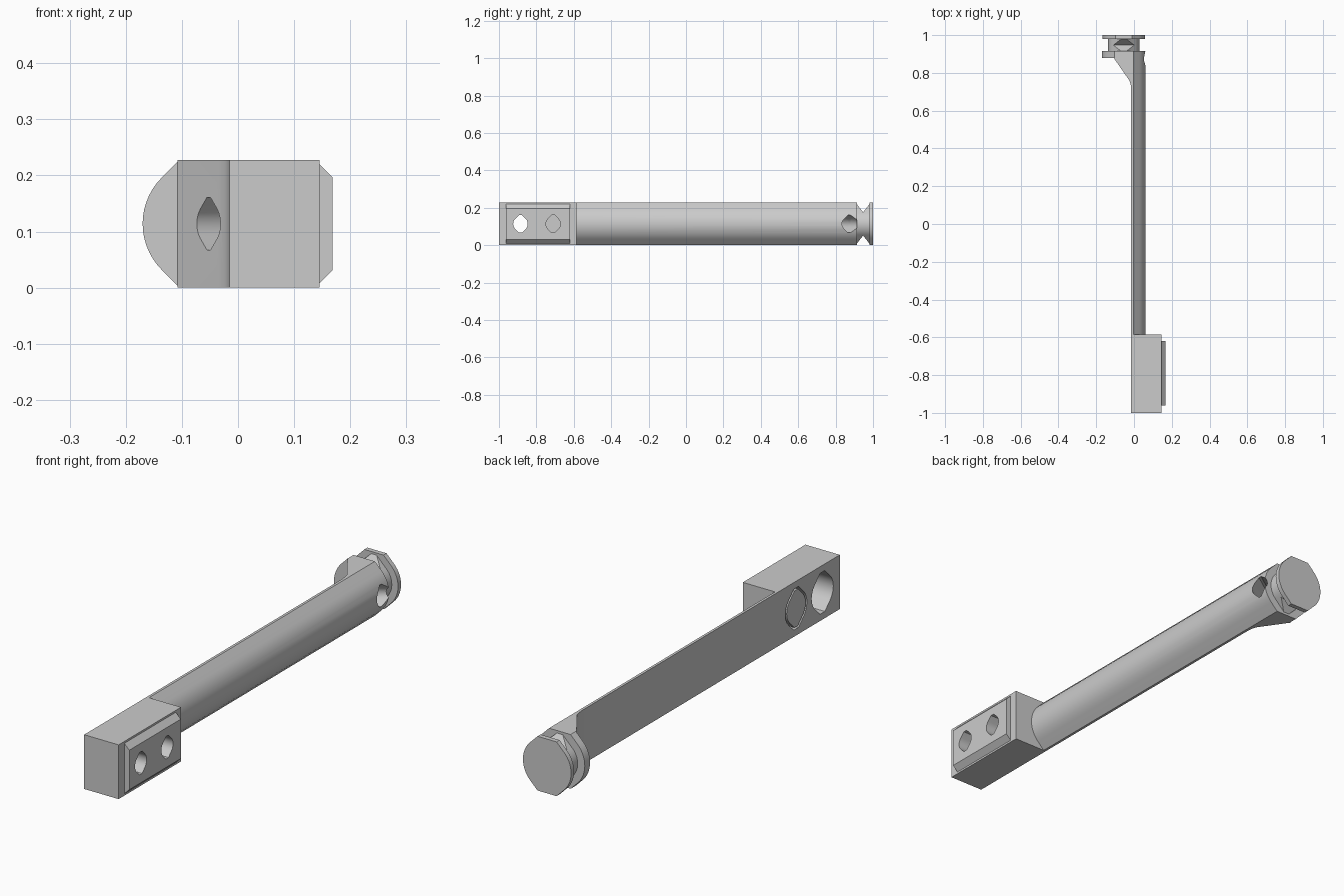
import bpy, bmesh, math
from mathutils import Matrix

if "Cube" in bpy.data.objects:
    bpy.data.objects.remove(bpy.data.objects["Cube"])

H = 0.228           # overall height
MID = H / 2
AX = -0.054         # x of the round head's axis

grey = bpy.data.materials.new("grey plastic")
grey.diffuse_color = (0.6, 0.6, 0.6, 1)
grey.use_nodes = True
grey.node_tree.nodes["Principled BSDF"].inputs["Base Color"].default_value = grey.diffuse_color


def drop(cu, cv, r, half, steps=14):
    """Circle with 45 degree tangents above and below, cut flat at +-half."""
    flat = max(r * math.sqrt(2) - half, 0.0005)
    right = [(flat, -half)]
    for i in range(steps + 1):
        a = math.radians(-45 + 90 * i / steps)
        right.append((r * math.cos(a), r * math.sin(a)))
    right.append((flat, half))
    pts = right + [(-u, -v) for u, v in right]
    return [(cu + u, cv + v) for u, v in pts]


def prism(name, pts, axis, a, b):
    """Extrude a 2D outline along an axis from a to b."""
    place = {"x": lambda u, v, w: (w, u, v),
             "y": lambda u, v, w: (u, w, v),
             "z": lambda u, v, w: (u, v, w)}[axis]
    bm = bmesh.new()
    lo = [bm.verts.new(place(u, v, a)) for u, v in pts]
    hi = [bm.verts.new(place(u, v, b)) for u, v in pts]
    bm.faces.new(lo)
    bm.faces.new(hi)
    n = len(pts)
    for i in range(n):
        j = (i + 1) % n
        bm.faces.new((lo[i], lo[j], hi[j], hi[i]))
    bmesh.ops.recalc_face_normals(bm, faces=bm.faces)
    me = bpy.data.meshes.new(name)
    bm.to_mesh(me)
    bm.free()
    me.materials.append(grey)
    ob = bpy.data.objects.new(name, me)
    bpy.context.collection.objects.link(ob)
    return ob


def rect(u0, u1, v0, v1):
    return [(u0, v0), (u1, v0), (u1, v1), (u0, v1)]


def activate(ob):
    bpy.ops.object.select_all(action="DESELECT")
    ob.select_set(True)
    bpy.context.view_layer.objects.active = ob


def cut(ob, *cutters):
    activate(ob)
    for c in cutters:
        m = ob.modifiers.new("cut", "BOOLEAN")
        m.operation, m.solver, m.object = "DIFFERENCE", "EXACT", c
        bpy.ops.object.modifier_apply(modifier=m.name)


# Mounting block and chamfered rail
block = prism("mounting_block", rect(-0.015, 0.145, 0, H), "x", 0, 1)
bpy.data.objects.remove(block)
block = prism("mounting_block", rect(-0.015, 0.145, 0, H), "y", -1, -0.585)
rail = prism("side_rail", [(0.145, 0.008), (0.168, 0.031), (0.168, H - 0.031),
                           (0.145, H - 0.008)], "y", -0.962, -0.62)

# Arm: flat back, rounded outer side
outer = [p for p in drop(AX, MID, 0.116, MID) if p[0] > AX]
arm = prism("arm", [(-0.015, 0)] + outer + [(-0.015, H)], "y", -0.585, 0.88)

# Gusset flaring from the arm to the round head
gusset = prism("gusset", [(-0.015, 0.70), (-0.017, 0.735), (-0.023, 0.757),
                          (-0.035, 0.775), (-0.108, 0.88), (-0.015, 0.88)], "z", 0, H)

# Round head: flange, grooved neck, end cap
flange = prism("head_flange", drop(AX, MID, 0.116, MID), "y", 0.88, 0.915)
neck = prism("head_neck", drop(AX, MID, 0.083, 0.112), "y", 0.915, 0.98)
cap = prism("head_cap", drop(AX, MID, 0.112, MID), "y", 0.98, 1.0)

# V grooves above and below the neck
cutters = []
for s in (1, -1):
    v = prism("groove_cutter", [(0.91, MID + s * 0.11), (0.947, MID + s * 0.062),
                                (0.984, MID + s * 0.11), (0.984, MID + s * 0.2),
                                (0.91, MID + s * 0.2)], "x", -0.3, 0.2)
    cutters.append(v)
cut(neck, *cutters)

# Bolt holes with wide recesses from the back
for y in (-0.885, -0.71):
    bore = prism("bore_cutter", drop(y, MID, 0.039, 0.047, 6), "x", 0.05, 0.3)
    recess = prism("recess_cutter", drop(y, MID, 0.072, 0.086, 6), "x", -0.1, 0.085)
    cut(block, bore, recess)
    cut(rail, bore)
    cutters += [bore, recess]

# Plug left inside the second recess
plug = prism("recess_plug", drop(-0.71, MID, 0.063, 0.077, 6), "x", -0.015, 0.06)

# Slanted hole, square to the gusset face
pin = prism("pin_hole_cutter", drop(0, 0, 0.037, 0.047, 6), "x", -0.25, 0.25)
pin.data.transform(Matrix.Translation((-0.052, 0.80, MID))
                   @ Matrix.Rotation(math.atan2(0.073, 0.105), 4, "Z"))
cutters.append(pin)
for ob in (arm, gusset, flange):
    cut(ob, pin)

for c in cutters:
    bpy.data.objects.remove(c)

# Smooth the round sides, keep edges crisp
for ob in (arm, gusset, flange, neck, cap, block, rail, plug):
    activate(ob)
    bpy.ops.object.shade_smooth_by_angle(angle=math.radians(25))
